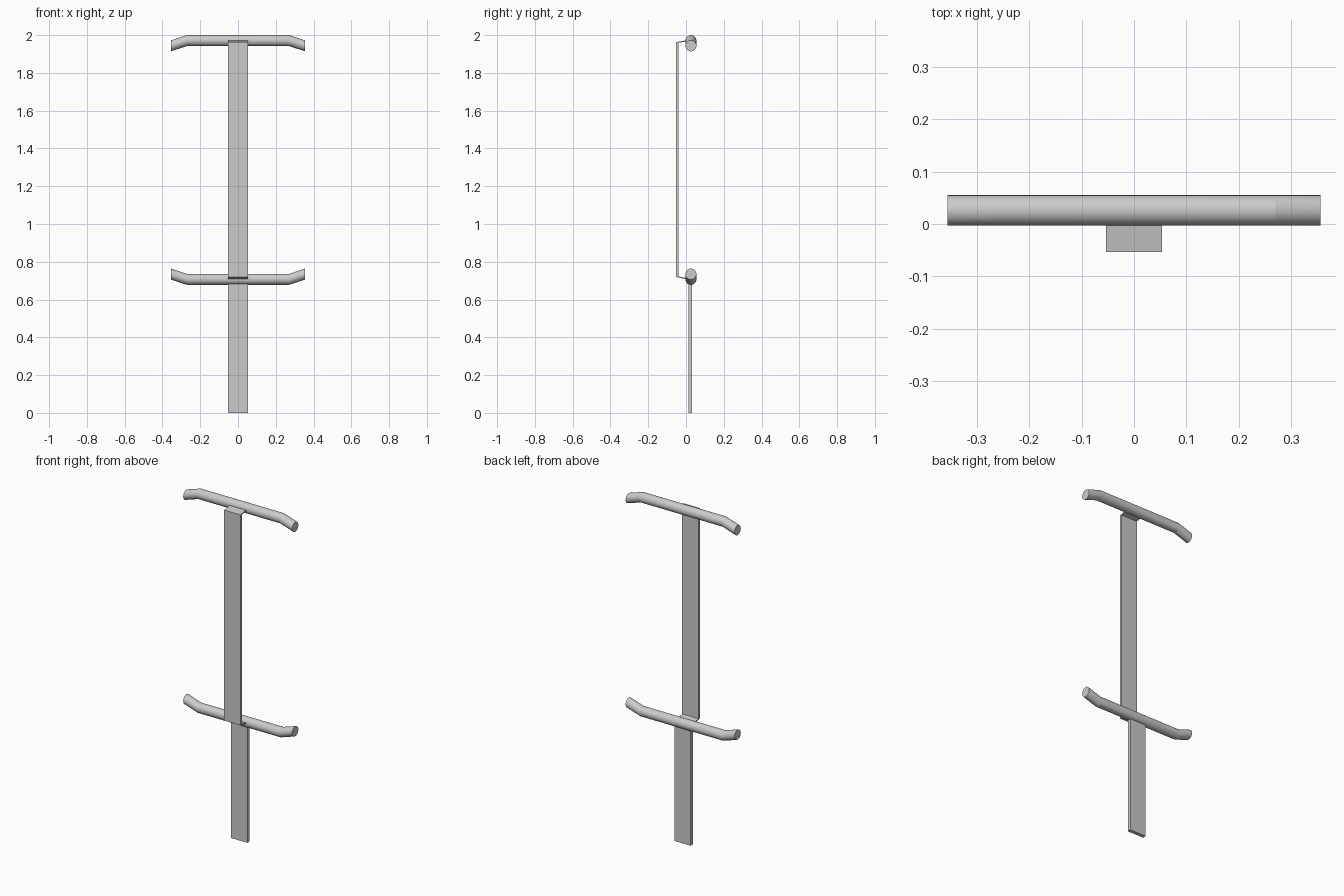
import bpy, bmesh, math

cube = bpy.data.objects.get("Cube")
if cube:
    bpy.data.objects.remove(cube, do_unlink=True)

metal = bpy.data.materials.new("light grey metal")
metal.use_nodes = True
grey = (0.6, 0.6, 0.6, 1)
metal.diffuse_color = grey
metal.node_tree.nodes["Principled BSDF"].inputs["Base Color"].default_value = grey


def finish(name, bm):
    bmesh.ops.recalc_face_normals(bm, faces=bm.faces[:])
    mesh = bpy.data.meshes.new(name)
    bm.to_mesh(mesh)
    bm.free()
    mesh.materials.append(metal)
    obj = bpy.data.objects.new(name, mesh)
    bpy.context.collection.objects.link(obj)
    return obj


def loft(name, rings):
    """Skin matching rings of points and cap both ends."""
    bm = bmesh.new()
    loops = [[bm.verts.new(p) for p in ring] for ring in rings]
    n = len(loops[0])
    for a, b in zip(loops, loops[1:]):
        for i in range(n):
            j = (i + 1) % n
            bm.faces.new((a[i], a[j], b[j], b[i]))
    bm.faces.new(loops[0])
    bm.faces.new(loops[-1])
    return finish(name, bm)


def strip(name, profile, half_width=0.053):
    """Extrude a side profile of (y, z) points across x."""
    return loft(name, [[(x, y, z) for y, z in profile]
                       for x in (-half_width, half_width)])


def handle(name, z, end_rise, radius=0.029, sides=32):
    """Round bar with angled ends cut off vertically."""
    rings = []
    for x, rise in ((-0.356, end_rise), (-0.27, 0), (0.27, 0), (0.356, end_rise)):
        rings.append([(x, 0.026 + radius * math.cos(t), z + rise + radius * math.sin(t))
                      for t in (2 * math.pi * i / sides for i in range(sides))])
    obj = loft(name, rings)
    bpy.ops.object.select_all(action='DESELECT')
    obj.select_set(True)
    bpy.context.view_layer.objects.active = obj
    bpy.ops.object.shade_smooth_by_angle(angle=math.radians(14))


# Upper bar droops at its ends, lower bar turns up
handle("upper_bar", 1.971, -0.028)
handle("lower_bar", 0.707, 0.028)

# Front plate with thin flanges bent back into both bars
strip("front_plate", [
    (0.025, 1.976), (-0.053, 1.963), (-0.053, 0.719), (0.025, 0.703),
    (0.025, 0.709), (-0.04, 0.723), (-0.04, 1.959), (0.025, 1.97)])

# Flat blade hanging from the lower bar
strip("lower_blade", [(0.012, 0), (0.033, 0), (0.033, 0.7), (0.012, 0.7)])
